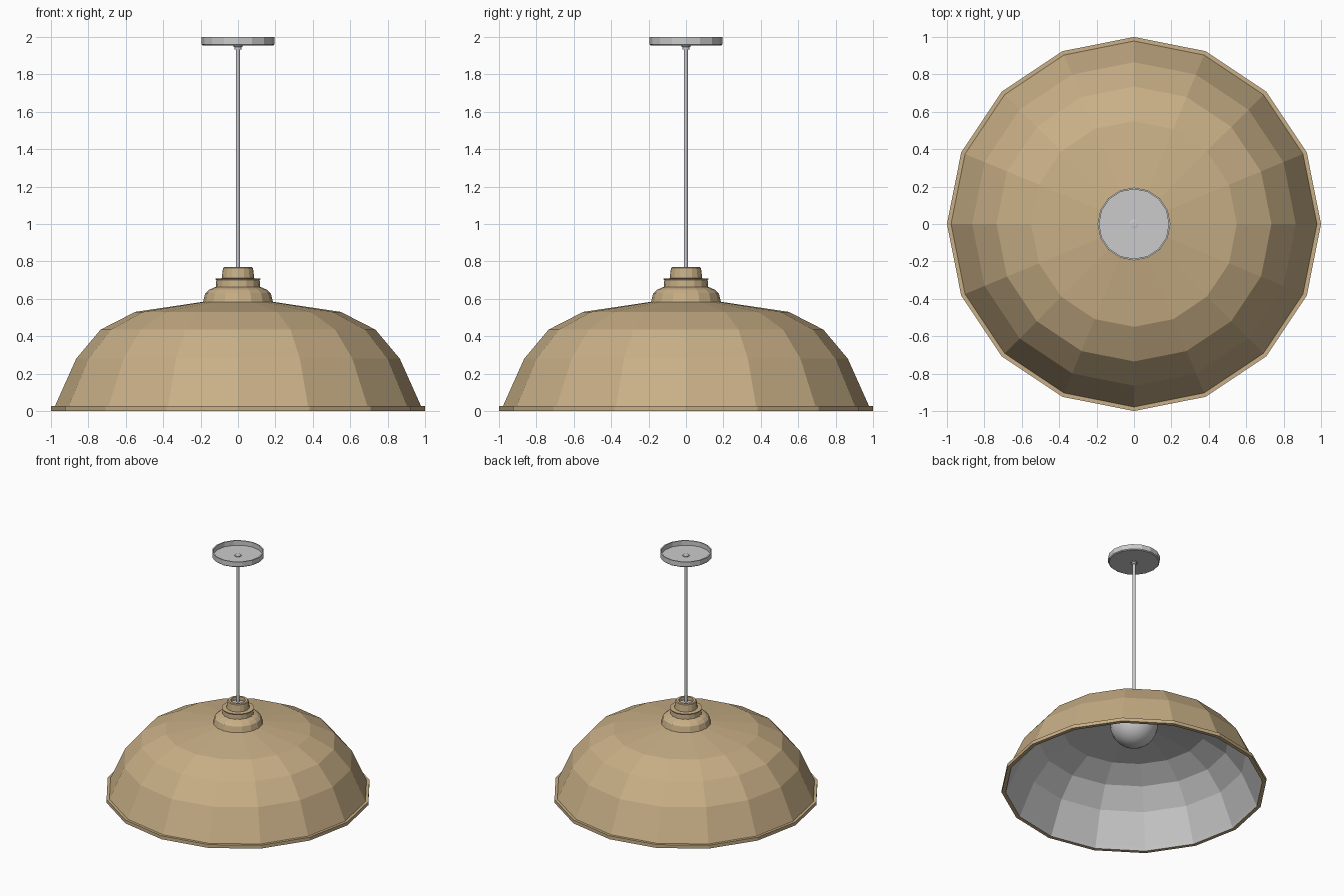
import bpy, bmesh, math

if "Cube" in bpy.data.objects:
    bpy.data.objects.remove(bpy.data.objects["Cube"])

TAN = bpy.data.materials.new("tan_enamel")
TAN.diffuse_color = (0.58, 0.43, 0.24, 1)
TAN.use_nodes = True
TAN.node_tree.nodes["Principled BSDF"].inputs["Base Color"].default_value = TAN.diffuse_color


def lathe(name, profile, sides=16, mat=None, smooth=False, inward=False):
    """Spin a list of (radius, height) points around z."""
    bm = bmesh.new()
    rings = []
    for r, z in profile:
        if r == 0:
            rings.append([bm.verts.new((0, 0, z))] * sides)
        else:
            rings.append([bm.verts.new((r * math.cos(2 * math.pi * i / sides),
                                        r * math.sin(2 * math.pi * i / sides), z))
                          for i in range(sides)])
    for a, b in zip(rings, rings[1:]):
        for i in range(sides):
            j = (i + 1) % sides
            corners = list(dict.fromkeys((a[i], a[j], b[j], b[i])))
            face = bm.faces.new(corners)
            if inward:
                face.normal_flip()
            face.smooth = smooth
    mesh = bpy.data.meshes.new(name)
    bm.to_mesh(mesh)
    bm.free()
    obj = bpy.data.objects.new(name, mesh)
    bpy.context.collection.objects.link(obj)
    if mat:
        mesh.materials.append(mat)
    return obj


# Outer shade with rolled rim, running up from the underside of the lip
lathe("shade", [(0.97, 0.0), (1.0, 0.0), (1.0, 0.028), (0.978, 0.028),
                (0.865, 0.28), (0.735, 0.435), (0.55, 0.53), (0.16, 0.588)], mat=TAN)

# Grey reflector lining
lathe("shade_lining", [(0.97, 0.0), (0.96, 0.025), (0.85, 0.27), (0.722, 0.42),
                       (0.545, 0.513), (0.15, 0.572)], inward=True)

# Stepped neck on top of the shade
lathe("neck", [(0.187, 0.583), (0.175, 0.63), (0.152, 0.65), (0.128, 0.66),
               (0.118, 0.663), (0.116, 0.7), (0.122, 0.708), (0.087, 0.71),
               (0.08, 0.765), (0.074, 0.77), (0.055, 0.77), (0.052, 0.74)], mat=TAN)

# Grey plug where the rod enters the neck
lathe("neck_plug", [(0.053, 0.745), (0.03, 0.755), (0, 0.755)])

# Round bulb tucked into the neck
bulb = [(0.18 * math.sin(math.pi * i / 16), 0.54 - 0.18 * math.cos(math.pi * i / 16))
        for i in range(12)]
bulb[0] = (0, 0.36)
lathe("bulb", bulb + [(0.08, 0.69), (0, 0.69)], sides=24, smooth=True)

# Hanging rod
lathe("rod", [(0, 0.72), (0.012, 0.72), (0.012, 1.96), (0, 1.96)], sides=12)

# Collar under the ceiling cup
lathe("rod_collar", [(0.012, 1.932), (0.018, 1.934), (0.018, 1.946), (0.025, 1.948),
                     (0.025, 1.956)])

# Ceiling cup, open at the top
lathe("ceiling_cup", [(0, 1.954), (0.188, 1.954), (0.195, 1.96), (0.195, 2.0),
                      (0.186, 2.0), (0.186, 1.962), (0, 1.962)])

# Small nut inside the cup
lathe("cup_nut", [(0.025, 1.96), (0.025, 1.968), (0.014, 1.97), (0, 1.97)])
